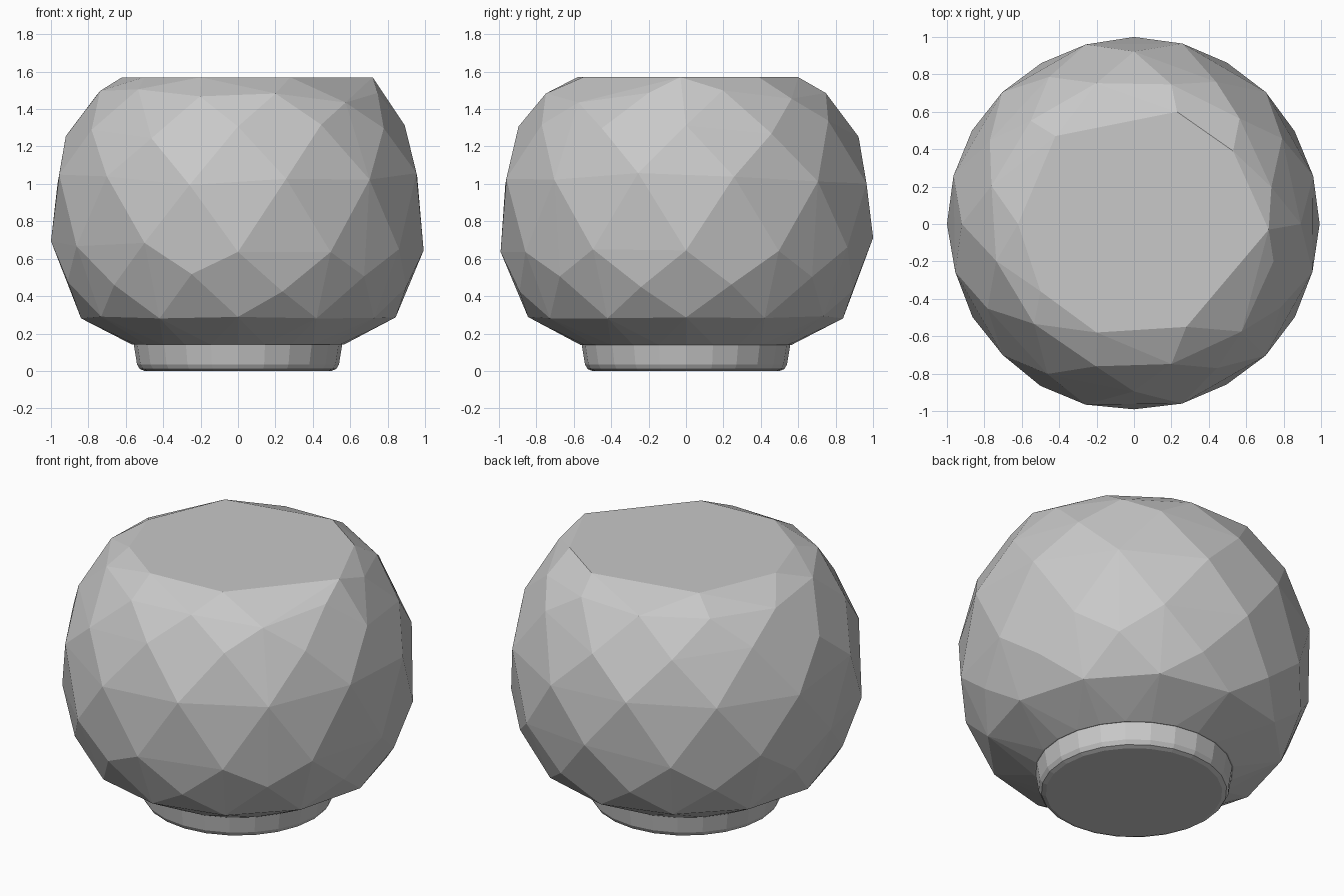
import bpy, bmesh, math, random

random.seed(7)
default = bpy.data.objects.get("Cube")
if default:
    bpy.data.objects.remove(default, do_unlink=True)

# One plain grey for everything
grey = bpy.data.materials.new("stone_grey")
grey.use_nodes = True
colour = (0.58, 0.58, 0.58, 1)
grey.diffuse_color = colour
grey.node_tree.nodes["Principled BSDF"].inputs["Base Color"].default_value = colour

STEP = math.radians(15)
CENTRE = 0.84
BASE, TOP = 0.14, 1.57


def finish(bm, name):
    bmesh.ops.recalc_face_normals(bm, faces=bm.faces)
    mesh = bpy.data.meshes.new(name)
    bm.to_mesh(mesh)
    bm.free()
    mesh.materials.append(grey)
    obj = bpy.data.objects.new(name, mesh)
    bpy.context.collection.objects.link(obj)
    return obj


def ring(bm, z, radius, count, offset=0):
    turn = math.tau / count
    return [bm.verts.new((radius * math.cos(i * turn + offset),
                          radius * math.sin(i * turn + offset), z))
            for i in range(count)]


# Body: irregularly faceted ball, cut flat at both ends
bm = bmesh.new()
ring(bm, BASE, 0.565, 24)
for row, (height, jitter) in enumerate([(0.29, 0.01), (0.47, 0.05), (0.68, 0.05),
                                        (1.02, 0.05), (1.29, 0.05), (1.47, 0.04)]):
    for i in range(12):
        z = height + random.uniform(-jitter, jitter)
        radius = min(1, 1.012 * math.sqrt(1 - (z - CENTRE) ** 2))
        a = (2 * i + row % 2) * STEP
        bm.verts.new((radius * math.cos(a), radius * math.sin(a), z))

# Uneven outline of the flat top
for x, y in [(-0.62, 0), (-0.5, -0.36), (-0.2, -0.58), (0.28, -0.55), (0.52, -0.27),
             (0.72, -0.03), (0.62, 0.2), (0.53, 0.39), (0.23, 0.6), (-0.42, 0.47)]:
    bm.verts.new((x, y, TOP))

bmesh.ops.convex_hull(bm, input=bm.verts[:])
bmesh.ops.delete(bm, geom=[v for v in bm.verts if not v.link_faces], context='VERTS')
bmesh.ops.dissolve_limit(bm, angle_limit=math.radians(2),
                         verts=bm.verts[:], edges=bm.edges[:])
finish(bm, "faceted_body")

# Foot: short flared ring with a rounded lower edge
bm = bmesh.new()
rings = [ring(bm, z, r, 24) for z, r in
         [(0, 0.5), (0.01, 0.525), (0.035, 0.54), (BASE, 0.557)]]
for low, high in zip(rings, rings[1:]):
    for i in range(24):
        j = (i + 1) % 24
        bm.faces.new((low[i], low[j], high[j], high[i]))
bm.faces.new(rings[0][::-1])
bm.faces.new(rings[-1])
finish(bm, "foot")
